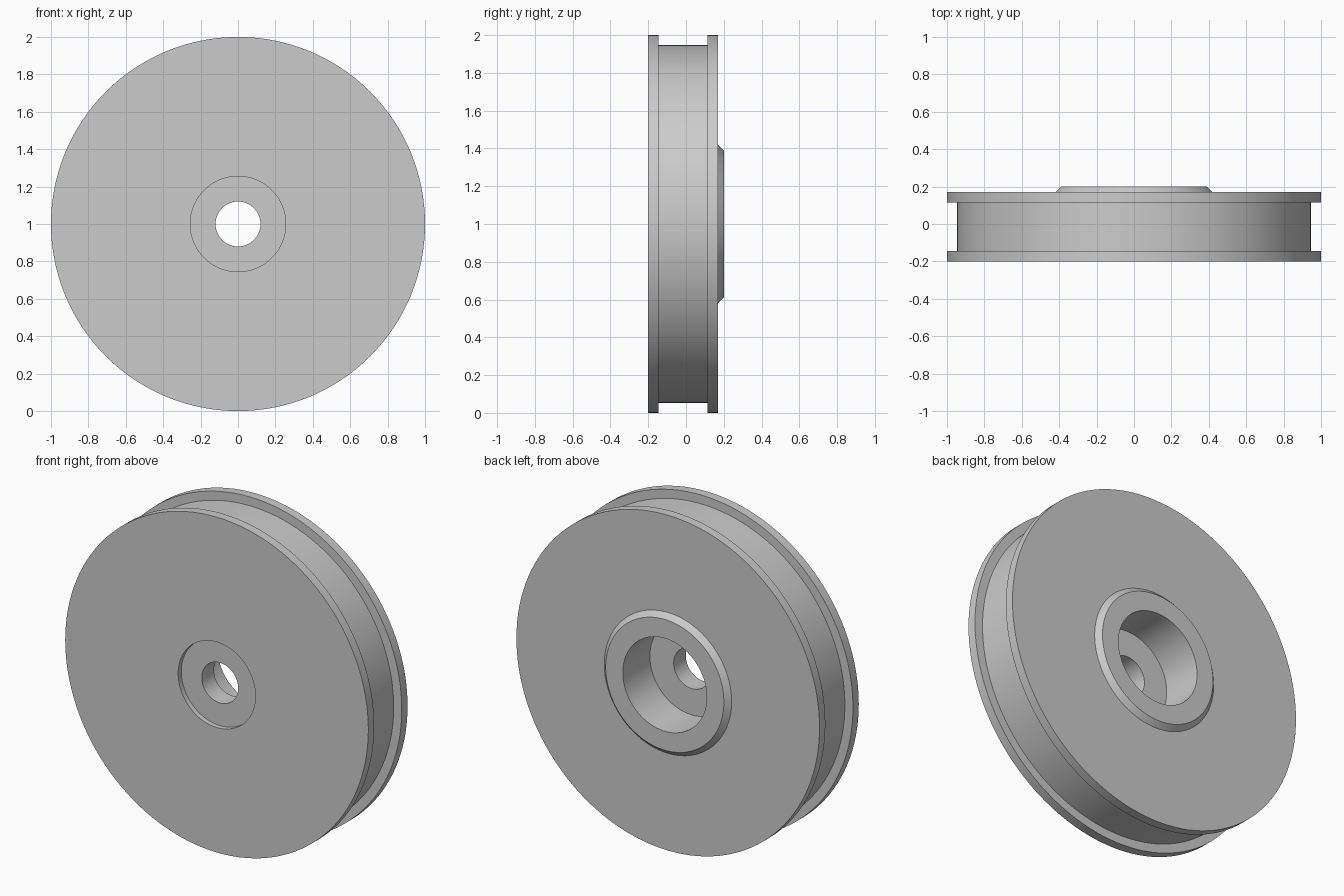
import bpy, bmesh, math
from mathutils import Vector

cube = bpy.data.objects.get("Cube")
if cube:
    bpy.data.objects.remove(cube, do_unlink=True)

# Single grey finish
grey = bpy.data.materials.new("plain_grey")
grey.use_nodes = True
colour = (0.6, 0.6, 0.6, 1)
grey.diffuse_color = colour
grey.node_tree.nodes["Principled BSDF"].inputs["Base Color"].default_value = colour

# Wheel cross-section as (radius, y), a closed loop
profile = [
    (0.12, -0.17), (0.255, -0.17), (0.255, -0.2),                # front recess
    (1.0, -0.2), (1.0, -0.145), (0.947, -0.145),                 # front flange
    (0.947, 0.115), (1.0, 0.115), (1.0, 0.17),                   # groove, back flange
    (0.42, 0.17), (0.39, 0.2), (0.277, 0.2),                     # chamfered hub
    (0.277, -0.055), (0.12, -0.055),                             # bore and axle hole
]


def lathe(name, points, centre, steps=128):
    """Turn a closed profile around the y axis through the centre."""
    bm = bmesh.new()
    verts = [bm.verts.new((r, y, 0)) for r, y in points]
    edges = [bm.edges.new((v, verts[i - 1])) for i, v in enumerate(verts)]
    bmesh.ops.spin(bm, geom=verts + edges, cent=(0, 0, 0), axis=(0, 1, 0),
                   angle=math.tau, steps=steps, use_merge=False)
    bmesh.ops.remove_doubles(bm, verts=bm.verts[:], dist=0.0005)
    bmesh.ops.recalc_face_normals(bm, faces=bm.faces[:])
    bmesh.ops.translate(bm, verts=bm.verts[:], vec=Vector(centre))
    mesh = bpy.data.meshes.new(name)
    bm.to_mesh(mesh)
    bm.free()
    mesh.materials.append(grey)
    obj = bpy.data.objects.new(name, mesh)
    bpy.context.collection.objects.link(obj)
    return obj


wheel = lathe("grooved_wheel", profile, (0, 0, 1))

# Smooth round surfaces with crisp rims
for other in bpy.context.selected_objects:
    other.select_set(False)
wheel.select_set(True)
bpy.context.view_layer.objects.active = wheel
bpy.ops.object.shade_smooth_by_angle(angle=math.radians(30))
